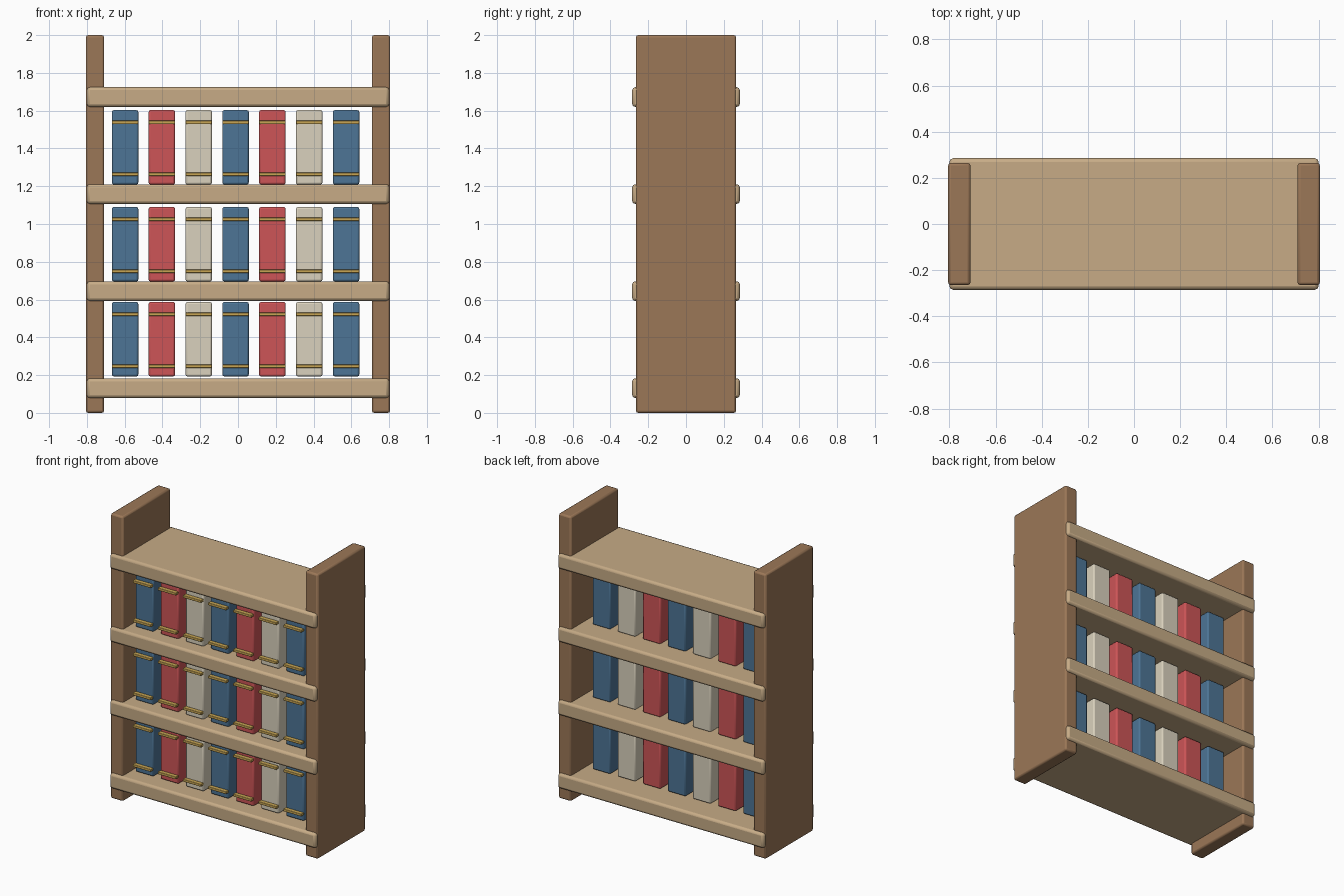
import bpy
import math

if "Cube" in bpy.data.objects:
    bpy.data.objects.remove(bpy.data.objects["Cube"])


def material(name, rgb):
    m = bpy.data.materials.new(name)
    m.diffuse_color = (*rgb, 1)
    m.use_nodes = True
    m.node_tree.nodes["Principled BSDF"].inputs["Base Color"].default_value = m.diffuse_color
    return m


DARK_WOOD = material("dark_wood", (0.33, 0.185, 0.095))
LIGHT_WOOD = material("light_wood", (0.57, 0.41, 0.24))
GOLD = material("gold", (0.58, 0.38, 0.09))
COVERS = [material("blue_cover", (0.075, 0.178, 0.305)),
          material("red_cover", (0.61, 0.09, 0.095)),
          material("cream_cover", (0.70, 0.64, 0.51))]


def box(name, center, size, mat, bevel):
    bpy.ops.mesh.primitive_cube_add(size=1, location=center)
    ob = bpy.context.object
    ob.name = name
    ob.scale = size
    bpy.ops.object.transform_apply(location=False, rotation=False, scale=True)
    ob.data.materials.append(mat)
    mod = ob.modifiers.new("rounded_edges", 'BEVEL')
    mod.width = bevel
    mod.segments = 2
    bpy.ops.object.shade_smooth_by_angle(angle=math.radians(30))
    return ob


# Upright side panels
for side, x in (("left", -0.757), ("right", 0.757)):
    box(f"{side}_side_panel", (x, 0, 1.0), (0.097, 0.53, 2.0), DARK_WOOD, 0.012)

# Four shelf boards, protruding slightly past the panels
SHELF_Z = [0.131 + 0.5137 * i for i in range(4)]
for i, z in enumerate(SHELF_Z):
    box(f"shelf_{i + 1}", (0, 0, z), (1.6, 0.57, 0.104), LIGHT_WOOD, 0.016)

# Rows of books with two gold bands across each spine
for row, z in enumerate((0.390, 0.893, 1.406)):
    for i in range(7):
        x = -0.598 + 0.195 * i
        label = f"{row + 1}_{i + 1}"
        box(f"book_{label}", (x, -0.031, z), (0.14, 0.31, 0.394), COVERS[i % 3], 0.010)
        for end, dz in (("lower", -0.143), ("upper", 0.132)):
            box(f"{end}_spine_band_{label}", (x, -0.2, z + dz),
                (0.14, 0.03, 0.018), GOLD, 0.003)
